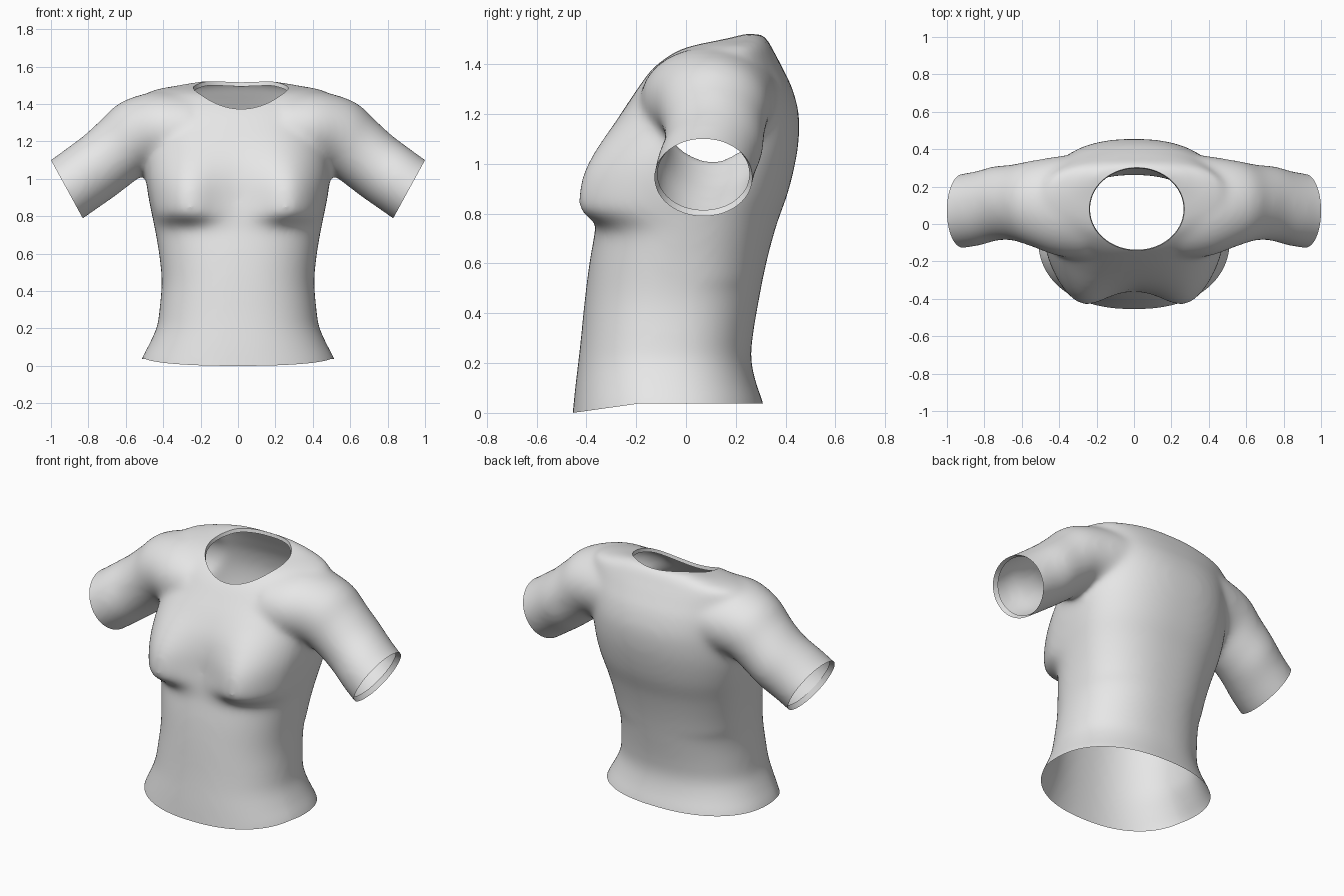
import bpy, bmesh, math
from mathutils import Vector

if "Cube" in bpy.data.objects:
    bpy.data.objects.remove(bpy.data.objects["Cube"])


def pw(v, e):
    return math.copysign(abs(v) ** e, v)


def spline(rows, steps=6):
    """Catmull-Rom interpolation between rows of section values."""
    out = []
    for i in range(len(rows) - 1):
        p0, p1, p2, p3 = (rows[min(max(j, 0), len(rows) - 1)] for j in range(i - 1, i + 3))
        for k in range(steps):
            t = k / steps
            out.append([0.5 * (2 * b + (c - a) * t + (2 * a - 5 * b + 4 * c - d) * t * t
                               + (3 * b - a - 3 * c + d) * t ** 3)
                        for a, b, c, d in zip(p0, p1, p2, p3)])
    return out + [list(rows[-1])]


def loft(bm, rings):
    """Skin a list of closed rings into a capped tube."""
    vs = [[bm.verts.new(p) for p in r] for r in rings]
    n = len(vs[0])
    for a, b in zip(vs, vs[1:]):
        for i in range(n):
            bm.faces.new((a[i], a[(i + 1) % n], b[(i + 1) % n], b[i]))
    bm.faces.new(vs[0])
    bm.faces.new(vs[-1])


N = 120
ANG = [2 * math.pi * i / N for i in range(N)]
bm = bmesh.new()


def bust(x, z):
    """Forward bulge of the chest at a point of the front."""
    dx, dz = abs(x) - 0.30, z - 0.87
    gx = math.exp(-(dx / (0.17 if dx < 0 else 0.23)) ** 2)
    gz = math.exp(-(dz / 0.26) ** 2) if dz > 0 else math.exp(-(dz / 0.105) ** 4)
    return 0.138 * gx * gz


# Torso: height, half width, front y, back y
TORSO = [
    (-0.10, 0.54, -0.465, 0.33), (0.0, 0.515, -0.455, 0.31), (0.10, 0.47, -0.445, 0.28),
    (0.20, 0.433, -0.433, 0.262), (0.30, 0.42, -0.422, 0.267), (0.45, 0.408, -0.407, 0.292),
    (0.60, 0.422, -0.388, 0.322), (0.75, 0.448, -0.362, 0.362), (0.88, 0.475, -0.345, 0.408),
    (1.00, 0.492, -0.335, 0.438), (1.10, 0.492, -0.31, 0.453), (1.20, 0.485, -0.26, 0.453),
    (1.30, 0.485, -0.195, 0.428), (1.37, 0.49, -0.145, 0.395), (1.42, 0.495, -0.095, 0.37),
    (1.455, 0.49, -0.045, 0.35), (1.478, 0.44, 0.02, 0.34), (1.493, 0.36, 0.09, 0.33),
    (1.508, 0.28, 0.16, 0.32), (1.522, 0.2, 0.21, 0.305)]
rings = []
for z, hw, yf, yb in spline(TORSO):
    c, d = (yf + yb) / 2, (yb - yf) / 2
    ring = []
    for a in ANG:
        s = math.sin(a)
        e = 2 / (2.5 if s > 0 and z > 0.5 else 2.25)
        x, y = hw * pw(math.cos(a), 2 / 2.3), c + d * pw(s, e)
        ring.append((x, y - bust(x, z) * min(1, max(0, -s * 3)), z))
    rings.append(ring)
loft(bm, rings)

# Sleeves: centre x, y, z, up direction x, z, half height, half depth
SLEEVE = [
    (0.25, 0.10, 1.27, 0.05, 1.0, 0.19, 0.28), (0.40, 0.095, 1.255, 0.20, 0.98, 0.215, 0.268),
    (0.55, 0.11, 1.225, 0.38, 0.925, 0.20, 0.228), (0.65, 0.115, 1.145, 0.45, 0.893, 0.188, 0.203),
    (0.74, 0.11, 1.07, 0.47, 0.883, 0.182, 0.2), (0.83, 0.085, 1.005, 0.48, 0.877, 0.18, 0.2),
    (0.915, 0.07, 0.945, 0.48, 0.877, 0.179, 0.199), (1.01, 0.06, 0.885, 0.48, 0.877, 0.179, 0.197)]
for s in (1, -1):
    loft(bm, [[(s * (x + ux * h * math.cos(a)), y + w * math.sin(a), z + uz * h * math.cos(a))
               for a in ANG] for x, y, z, ux, uz, h, w in spline(SLEEVE)])
bmesh.ops.recalc_face_normals(bm, faces=bm.faces)

# Fuse the volumes into one smooth skin
me = bpy.data.meshes.new("body_volumes")
bm.to_mesh(me)
bm.free()
src = bpy.data.objects.new("body_volumes", me)
bpy.context.collection.objects.link(src)
rm = src.modifiers.new("fuse", 'REMESH')
rm.mode = 'VOXEL'
rm.voxel_size = 0.016
sm = src.modifiers.new("soften", 'SMOOTH')
sm.factor = 0.5
sm.iterations = 26
bpy.context.view_layer.update()
skin = bpy.data.meshes.new_from_object(src.evaluated_get(bpy.context.evaluated_depsgraph_get()))
bpy.data.objects.remove(src)

bm = bmesh.new()
bm.from_mesh(skin)


def cut(faces, co, no):
    geom = set(faces)
    for f in faces:
        geom.update(f.edges)
        geom.update(f.verts)
    bmesh.ops.bisect_plane(bm, geom=list(geom), plane_co=co, plane_no=no, clear_outer=True)


# Open the sleeve ends and the bottom
for s in (1, -1):
    cut([f for f in bm.faces if f.calc_center_median().x * s > 0.72],
        (s * 0.915, 0.07, 0.945), (s * 0.877, 0, -0.48))
cut(list(bm.faces), (0, 0, 0), (0, 0, -1))
for v in bm.verts:
    if v.co.z < 0.3:
        lift = 0.038 * min(1, max(0, (v.co.y + 0.455) / 0.27))
        v.co.z += lift * (1 - v.co.z / 0.3)

# Open the neck and snap its rim to a clean oval
NX, NY, RX, RY = 0.015, 0.08, 0.255, 0.222


def oval(p):
    return math.sqrt(((p.x - NX) / RX) ** 2 + ((p.y - NY) / RY) ** 2)


bm.normal_update()
hole = [f for f in bm.faces if f.calc_center_median().z > 1.25 and f.normal.z > 0
        and oval(f.calc_center_median()) < 1]
normals = {v: v.normal.copy() for f in hole for v in f.verts}
bmesh.ops.delete(bm, geom=hole, context='FACES')
for v, n in normals.items():
    if v.is_valid and v.is_boundary:
        k = oval(v.co)
        dx, dy = (v.co.x - NX) * (1 / k - 1), (v.co.y - NY) * (1 / k - 1)
        v.co += Vector((dx, dy, -(n.x * dx + n.y * dy) / max(n.z, 0.35)))
# Even out the rim
rim = [v for v in normals if v.is_valid and v.is_boundary]
for _ in range(4):
    new = {}
    for v in rim:
        nb = [e.other_vert(v) for e in v.link_edges if e.is_boundary]
        new[v] = v.co * 0.5 + sum((o.co for o in nb), Vector()) / len(nb) * 0.5
    for v, p in new.items():
        v.co = p

# Turned-in hems on the sleeves and neck
edges = [e for e in bm.edges if e.is_boundary and e.verts[0].co.z > 0.2]
ext = bmesh.ops.extrude_edge_only(bm, edges=edges)["geom"]
for v in [g for g in ext if isinstance(g, bmesh.types.BMVert)]:
    if abs(v.co.x) > 0.7:
        s = math.copysign(1, v.co.x)
        centre = Vector((s * 0.915, 0.07, 0.945))
        v.co += (centre - v.co).normalized() * 0.012 + Vector((-s * 0.877, 0, 0.48)) * 0.03
    else:
        v.co += Vector((NX - v.co.x, NY - v.co.y, 0)).normalized() * 0.004 + Vector((0, 0, -0.022))
bmesh.ops.recalc_face_normals(bm, faces=bm.faces)
bm.to_mesh(skin)
bm.free()

shirt = bpy.data.objects.new("shirt", skin)
skin.name = "shirt"
bpy.context.collection.objects.link(shirt)
cloth = bpy.data.materials.new("light_grey_cloth")
cloth.diffuse_color = (0.8, 0.8, 0.8, 1)
cloth.use_nodes = True
cloth.node_tree.nodes["Principled BSDF"].inputs["Base Color"].default_value = cloth.diffuse_color
skin.materials.clear()
skin.materials.append(cloth)
bpy.context.view_layer.objects.active = shirt
shirt.select_set(True)
bpy.ops.object.shade_smooth_by_angle(angle=math.radians(50))
